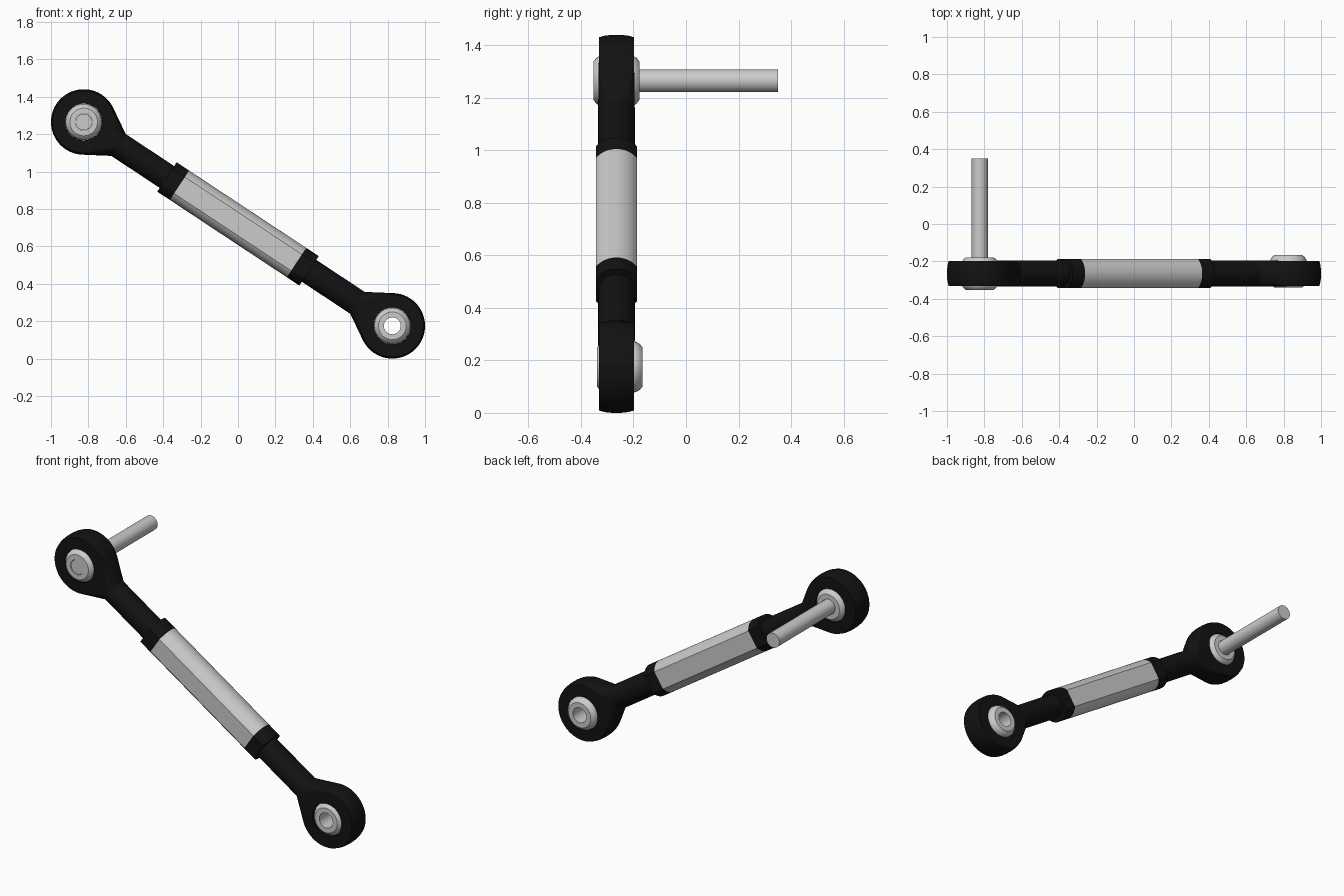
import bpy, bmesh
from math import sin, cos, pi, atan2, hypot, asin, radians
from mathutils import Matrix

if "Cube" in bpy.data.objects:
    bpy.data.objects.remove(bpy.data.objects["Cube"])

# Link frame: local X runs along the rod, Y across the rod (through the eyes)
HALF_X, HALF_Z = 0.825, 0.545
HALF = hypot(HALF_X, HALF_Z)
LINK = Matrix.Translation((0, -0.265, 0.72)) @ Matrix.Rotation(atan2(HALF_Z, HALF_X), 4, 'Y')

black = bpy.data.materials.new("black_metal")
black.diffuse_color = (0.006, 0.006, 0.006, 1)
black.use_nodes = True
black.node_tree.nodes["Principled BSDF"].inputs["Base Color"].default_value = black.diffuse_color


def make(name, bm, matrix, mat=None):
    bmesh.ops.recalc_face_normals(bm, faces=bm.faces[:])
    me = bpy.data.meshes.new(name)
    bm.to_mesh(me)
    bm.free()
    ob = bpy.data.objects.new(name, me)
    bpy.context.collection.objects.link(ob)
    ob.matrix_world = matrix
    if mat:
        me.materials.append(mat)
    return ob


def smooth(ob, angle=28):
    bpy.ops.object.select_all(action='DESELECT')
    ob.select_set(True)
    bpy.context.view_layer.objects.active = ob
    bpy.ops.object.shade_smooth_by_angle(angle=radians(angle))


def lathe(profile, n=64):
    """Closed (radius, y) profile spun around local Y."""
    bm = bmesh.new()
    rings = [[bm.verts.new((r * cos(2 * pi * i / n), y, r * sin(2 * pi * i / n)))
              for i in range(n)] for r, y in profile]
    for a, b in zip(rings, rings[1:] + rings[:1]):
        for i in range(n):
            j = (i + 1) % n
            bm.faces.new((a[i], a[j], b[j], b[i]))
    return bm


def prism(section, x0, x1):
    """(y, z) section extruded along local X."""
    bm = bmesh.new()
    a, b = [[bm.verts.new((x, y, z)) for y, z in section] for x in (x0, x1)]
    bm.faces.new(a)
    bm.faces.new(b)
    for i in range(len(a)):
        j = (i + 1) % len(a)
        bm.faces.new((a[i], a[j], b[j], b[i]))
    return bm


def circle(r, n=48):
    return [(r * cos(2 * pi * i / n), r * sin(2 * pi * i / n)) for i in range(n)]


def flatted(r, flat, n=24):
    """Round bar section with two flats facing +Y and -Y."""
    a = asin(flat / r)
    pts = [(r * sin(-a + 2 * a * i / n), r * cos(-a + 2 * a * i / n)) for i in range(n + 1)]
    return pts + [(-y, -z) for y, z in pts]


BAR = flatted(0.094, 0.078)

# Turnbuckle sleeve
smooth(make("sleeve", prism(BAR, -0.375, 0.375), LINK))

for side, turn, shift in (("upper", pi, 0), ("lower", 0, 0.0125)):
    end = LINK @ Matrix.Rotation(turn, 4, 'Y')
    eye = end @ Matrix.Translation((HALF, 0, 0))

    # Lock nut and threaded shank
    smooth(make(side + "_lock_nut", prism(BAR, 0.375, 0.455), end, black))
    smooth(make(side + "_shank", prism(circle(0.07), 0.44, 0.80), end, black))

    # Eye housing: domed ring blended into the shank, bored through
    bm = bmesh.new()
    for r, y in ((0.166, 0.066), (0.172, 0.045), (0.1745, 0.022), (0.175, 0),
                 (0.1745, -0.022), (0.172, -0.045), (0.166, -0.066)):
        for x, z in circle(r, 72):
            bm.verts.new((x, y, z))
    for y, z in circle(0.07):
        bm.verts.new((-0.223, y, z))
    hull = bmesh.ops.convex_hull(bm, input=bm.verts[:])
    bmesh.ops.delete(bm, geom=[v for v in bm.verts if not v.link_faces], context='VERTS')
    bmesh.ops.dissolve_limit(bm, angle_limit=radians(0.3), verts=bm.verts[:], edges=bm.edges[:])
    housing = make(side + "_eye_housing", bm, eye, black)
    bore = make("bore_cutter", prism(circle(0.098, 64), -0.2, 0.2),
                eye @ Matrix.Rotation(pi / 2, 4, 'Z'))
    bore.hide_render = True
    mod = housing.modifiers.new("bore", 'BOOLEAN')
    mod.operation, mod.object, mod.solver = 'DIFFERENCE', bore, 'EXACT'
    bpy.context.view_layer.objects.active = housing
    bpy.ops.object.modifier_apply(modifier="bore")
    bpy.data.objects.remove(bore)
    smooth(housing)

    # Swivel ball with a through hole
    ball = [(0.045, -0.087), (0.074, -0.087), (0.087, -0.077), (0.096, -0.062),
            (0.0975, -0.045), (0.0975, 0.045), (0.096, 0.062), (0.087, 0.077),
            (0.074, 0.087), (0.045, 0.087)]
    smooth(make(side + "_swivel_ball", lathe(ball), eye @ Matrix.Translation((0, shift, 0))), 35)

# Pin through the upper eye
pin_at = Matrix.Translation((-HALF_X, 0, 0.72 + HALF_Z)) @ Matrix.Rotation(pi / 2, 4, 'Z')
smooth(make("pin", prism(circle(0.0435), -0.349, 0.351), pin_at))
